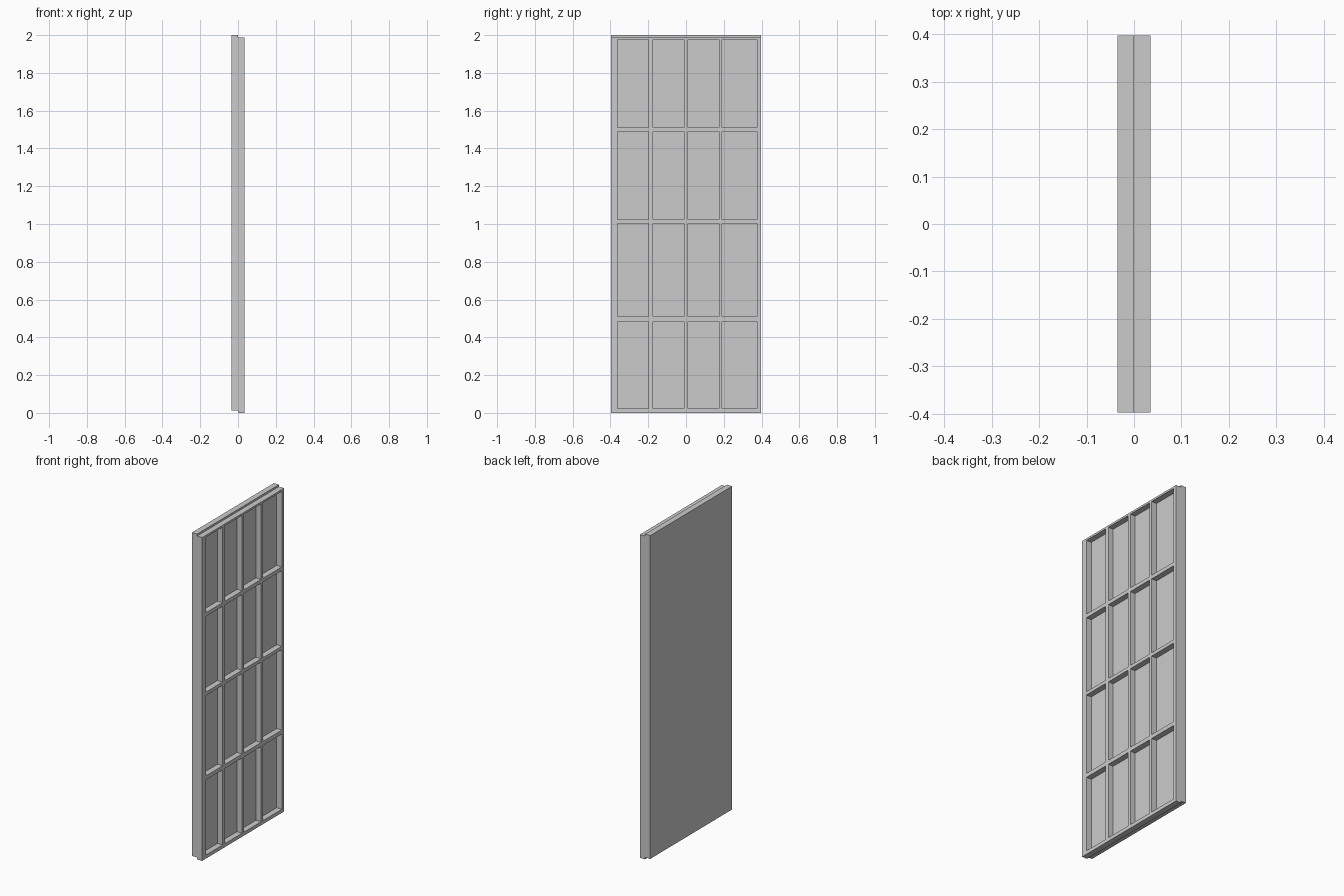
import bpy, bmesh

if "Cube" in bpy.data.objects:
    bpy.data.objects.remove(bpy.data.objects["Cube"])

HALF_WIDTH = 0.398
THICK = 0.035
STEP = 0.012          # vertical offset between the two layers


def make_object(name, bm):
    bmesh.ops.recalc_face_normals(bm, faces=bm.faces)
    mesh = bpy.data.meshes.new(name)
    bm.to_mesh(mesh)
    bm.free()
    obj = bpy.data.objects.new(name, mesh)
    bpy.context.collection.objects.link(obj)
    return obj


def layer(name, ys, zs, x):
    """Grid of cells in the YZ plane; odd/odd cells are left open, then extruded along x."""
    bm = bmesh.new()
    grid = [[bm.verts.new((x, y, z)) for z in zs] for y in ys]
    for i in range(len(ys) - 1):
        for j in range(len(zs) - 1):
            if i % 2 and j % 2:
                continue
            bm.faces.new((grid[i][j], grid[i + 1][j],
                          grid[i + 1][j + 1], grid[i][j + 1]))
    result = bmesh.ops.extrude_face_region(bm, geom=bm.faces[:],
                                           use_keep_orig=True)
    moved = [g for g in result["geom"] if isinstance(g, bmesh.types.BMVert)]
    bmesh.ops.translate(bm, verts=moved, vec=(THICK, 0, 0))
    return make_object(name, bm)


# Solid backing panel
layer("back_panel", [-HALF_WIDTH, HALF_WIDTH], [STEP, 2.0], -THICK)

# Lattice frame with 4 x 4 open bays
bay_ys = [-0.362, -0.199, -0.176, -0.010, 0.010, 0.175, 0.191, 0.376]
bay_zs = [0.022, 0.484, 0.509, 1.003, 1.024, 1.489, 1.512, 1.976]
layer("lattice_frame", [-HALF_WIDTH] + bay_ys + [HALF_WIDTH],
      [0.0] + bay_zs + [2.0 - STEP], 0.0)
